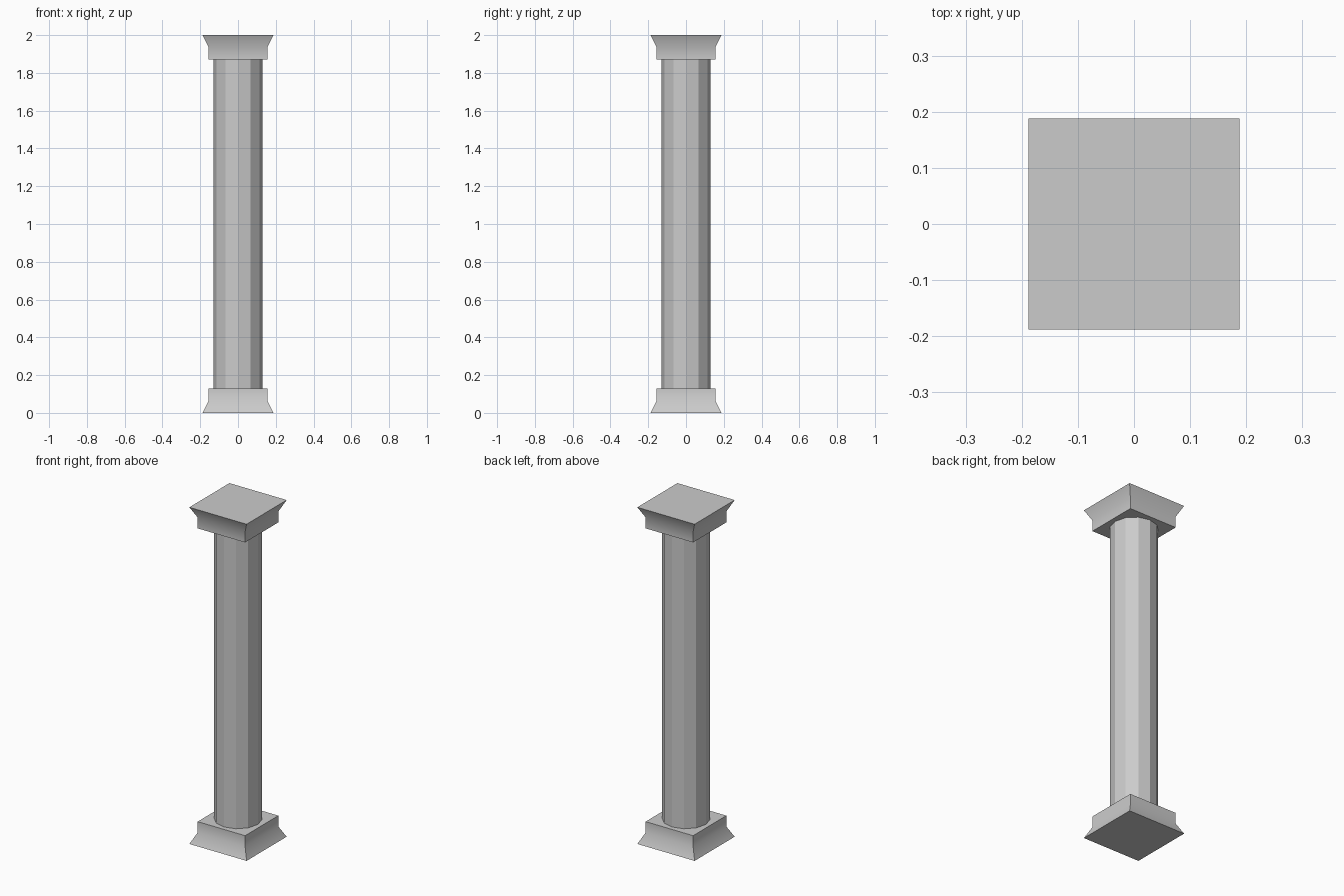
import bpy
import bmesh
import math

if "Cube" in bpy.data.objects:
    bpy.data.objects.remove(bpy.data.objects["Cube"])

WIDE, NARROW = 0.188, 0.156       # half widths of the square blocks
FLARE, BLOCK = 0.064, 0.129       # heights where the flare and block end
HEIGHT = 2.0


def square_block(name, profile):
    """Stack square rings (half width, z) into a closed block."""
    bm = bmesh.new()
    rings = [[bm.verts.new((sx * h, sy * h, z))
              for sx, sy in ((-1, -1), (1, -1), (1, 1), (-1, 1))]
             for h, z in profile]
    for low, high in zip(rings, rings[1:]):
        for i in range(4):
            j = (i + 1) % 4
            bm.faces.new((low[i], low[j], high[j], high[i]))
    bm.faces.new(rings[0])
    bm.faces.new(rings[-1])
    bmesh.ops.recalc_face_normals(bm, faces=bm.faces)
    mesh = bpy.data.meshes.new(name)
    bm.to_mesh(mesh)
    bm.free()
    obj = bpy.data.objects.new(name, mesh)
    bpy.context.collection.objects.link(obj)
    # Soft flare, crisp corners
    bpy.ops.object.select_all(action='DESELECT')
    obj.select_set(True)
    bpy.context.view_layer.objects.active = obj
    bpy.ops.object.shade_smooth_by_angle(angle=math.radians(40))
    return obj


# Flared base and its mirror image as the capital
profile = [(WIDE, 0), (NARROW, FLARE), (NARROW, BLOCK)]
square_block("base", profile)
square_block("capital", [(h, HEIGHT - z) for h, z in reversed(profile)])

# Twelve-sided flat-shaded shaft
bpy.ops.mesh.primitive_cylinder_add(vertices=12, radius=0.13,
                                    depth=HEIGHT - 2 * BLOCK,
                                    end_fill_type='NOTHING',
                                    location=(0, 0, HEIGHT / 2))
bpy.context.object.name = "shaft"
